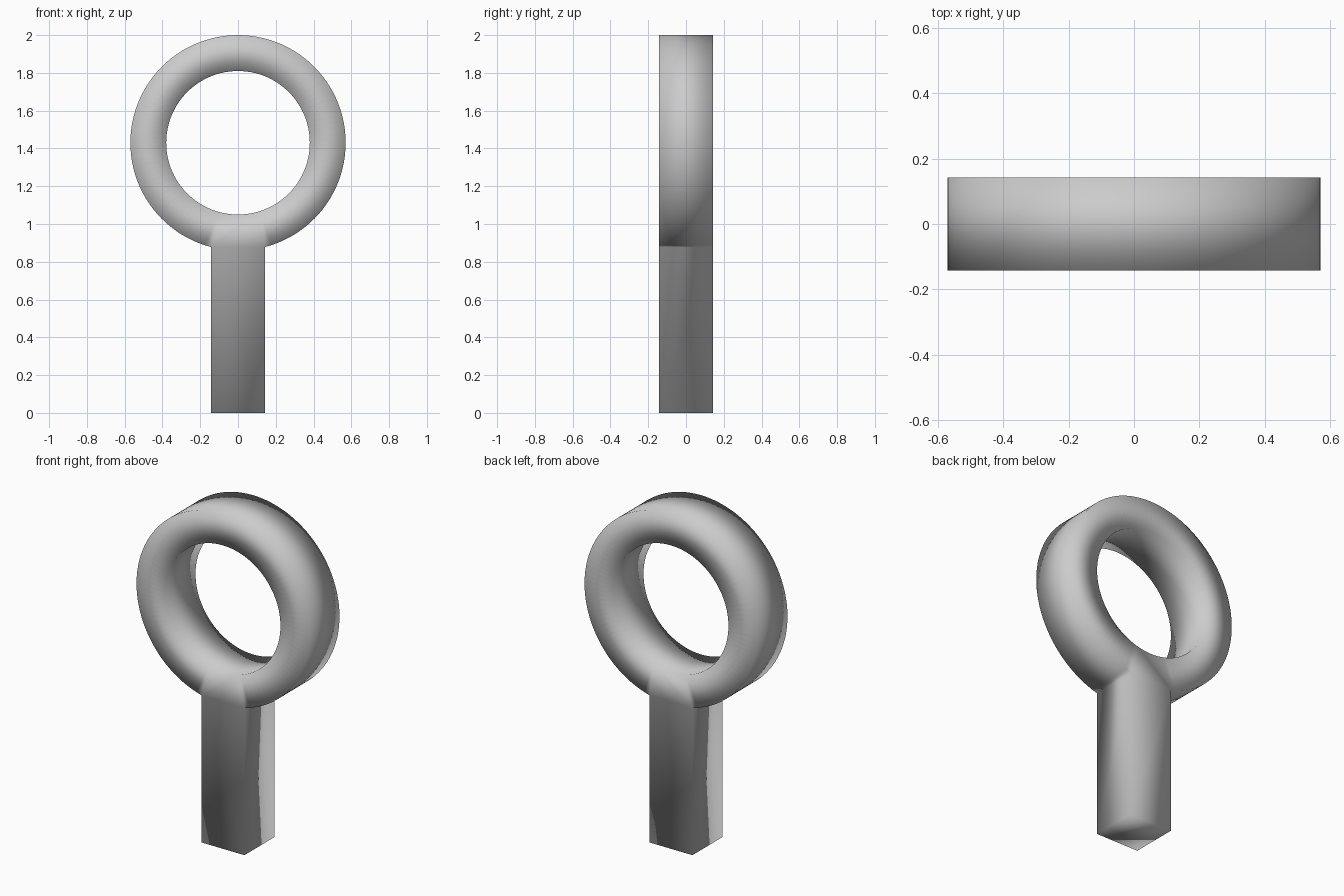
import bpy, bmesh
from math import sin, cos, asin, pi

if "Cube" in bpy.data.objects:
    bpy.data.objects.remove(bpy.data.objects["Cube"])

R_OUT, R_IN, CZ, H = 0.57, 0.38, 1.43, 0.1425   # ring radii, centre height, half thickness
N, K = 96, 8                                    # ring steps, steps above the handle

a0 = asin(H / R_OUT)                            # half angle covered by the handle


def polar(r, a):
    # angle measured from straight down, anticlockwise seen from the front
    return (r * sin(a), CZ - r * cos(a))


arc = [a0 + (2 * pi - 2 * a0) * i / N for i in range(N + 1)]
gap = [-a0 + 2 * a0 * i / K for i in range(1, K)]

bm = bmesh.new()


def layer(points, y):
    return [bm.verts.new((x, y, z)) for x, z in points]


outer_pts = [polar(R_OUT, a) for a in arc]
inner_pts = [polar(R_IN, a) for a in arc + gap]
foot_pts = [(-H, 0), (H, 0)]

# front and back surfaces: ring band, joint, handle
sides = []
for y in (-H, H):
    o, n, f = layer(outer_pts, y), layer(inner_pts, y), layer(foot_pts, y)
    for i in range(N):
        bm.faces.new((o[i], o[i + 1], n[i + 1], n[i]))
    bm.faces.new(n[N:] + [n[0], o[0], o[N]])
    bm.faces.new((o[N], o[0], f[1], f[0]))
    sides.append((o + f, n))

# outer silhouette wall (including the foot) and hole wall
for front, back in zip(*sides):
    for i in range(len(front)):
        j = (i + 1) % len(front)
        bm.faces.new((front[i], front[j], back[j], back[i]))

bmesh.ops.recalc_face_normals(bm, faces=bm.faces)
for face in bm.faces:
    face.smooth = True

mesh = bpy.data.meshes.new("ring_with_handle")
bm.to_mesh(mesh)
bm.free()
obj = bpy.data.objects.new("ring_with_handle", mesh)
bpy.context.collection.objects.link(obj)
